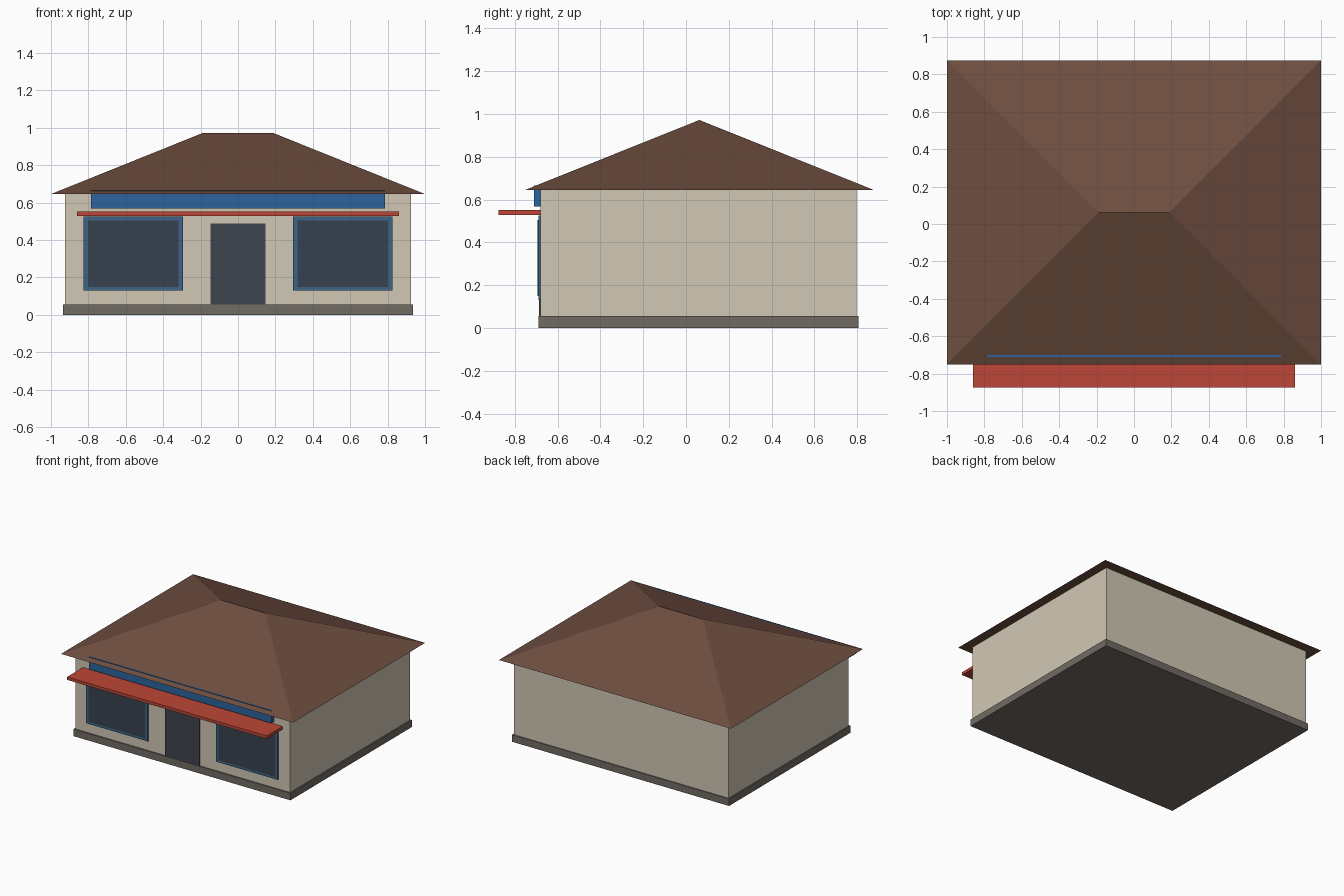
import bpy

if "Cube" in bpy.data.objects:
    bpy.data.objects.remove(bpy.data.objects["Cube"])


def material(name, rgb):
    # display colour (0-255) to linear
    mat = bpy.data.materials.new(name)
    mat.diffuse_color = [(c / 255) ** 2.2 for c in rgb] + [1]
    mat.use_nodes = True
    mat.node_tree.nodes["Principled BSDF"].inputs["Base Color"].default_value = mat.diffuse_color
    return mat


PLASTER = material("plaster", (208, 198, 178))
STONE = material("stone", (113, 106, 100))
TILE = material("roof_tile", (110, 79, 66))
BLUE = material("sign_blue", (48, 100, 155))
FRAME = material("frame_blue", (62, 100, 132))
GLASS = material("glass", (58, 68, 80))
DOOR = material("door_grey", (65, 69, 80))
RED = material("canopy_red", (188, 72, 58))


def mesh_object(name, verts, faces, mat):
    mesh = bpy.data.meshes.new(name)
    mesh.from_pydata(verts, [], faces)
    mesh.materials.append(mat)
    obj = bpy.data.objects.new(name, mesh)
    bpy.context.collection.objects.link(obj)
    return obj


def box(name, x, y, z, mat):
    verts = [(a, b, c) for a in x for b in y for c in z]
    faces = [(0, 1, 3, 2), (4, 6, 7, 5), (0, 4, 5, 1),
             (2, 3, 7, 6), (0, 2, 6, 4), (1, 5, 7, 3)]
    return mesh_object(name, verts, faces, mat)


# Building body
box("plinth", (-0.935, 0.935), (-0.69, 0.805), (0, 0.055), STONE)
box("walls", (-0.925, 0.925), (-0.68, 0.797), (0.055, 0.646), PLASTER)

# Hipped roof with a short ridge
Y0, Y1, EAVE, RIDGE = -0.75, 0.875, 0.646, 0.972
mid = (Y0 + Y1) / 2
mesh_object("hip_roof",
            [(-1, Y0, EAVE), (1, Y0, EAVE), (1, Y1, EAVE), (-1, Y1, EAVE),
             (-0.19, mid, RIDGE), (0.19, mid, RIDGE)],
            [(3, 2, 1, 0), (0, 1, 5, 4), (1, 2, 5), (2, 3, 4, 5), (3, 0, 4)],
            TILE)

# Shopfront: blank sign board, canopy and door
box("sign_board", (-0.785, 0.785), (-0.71, -0.68), (0.568, 0.666), BLUE)
box("canopy", (-0.86, 0.86), (-0.875, -0.68), (0.529, 0.552), RED)
box("door", (-0.148, 0.148), (-0.688, -0.68), (0.055, 0.488), DOOR)

# Window pair: frame slab with a slightly proud pane
for side, s in (("left", -1), ("right", 1)):
    box(f"window_frame_{side}", sorted((s * 0.295, s * 0.825)),
        (-0.69, -0.68), (0.13, 0.525), FRAME)
    box(f"window_glass_{side}", sorted((s * 0.317, s * 0.803)),
        (-0.694, -0.688), (0.15, 0.505), GLASS)
